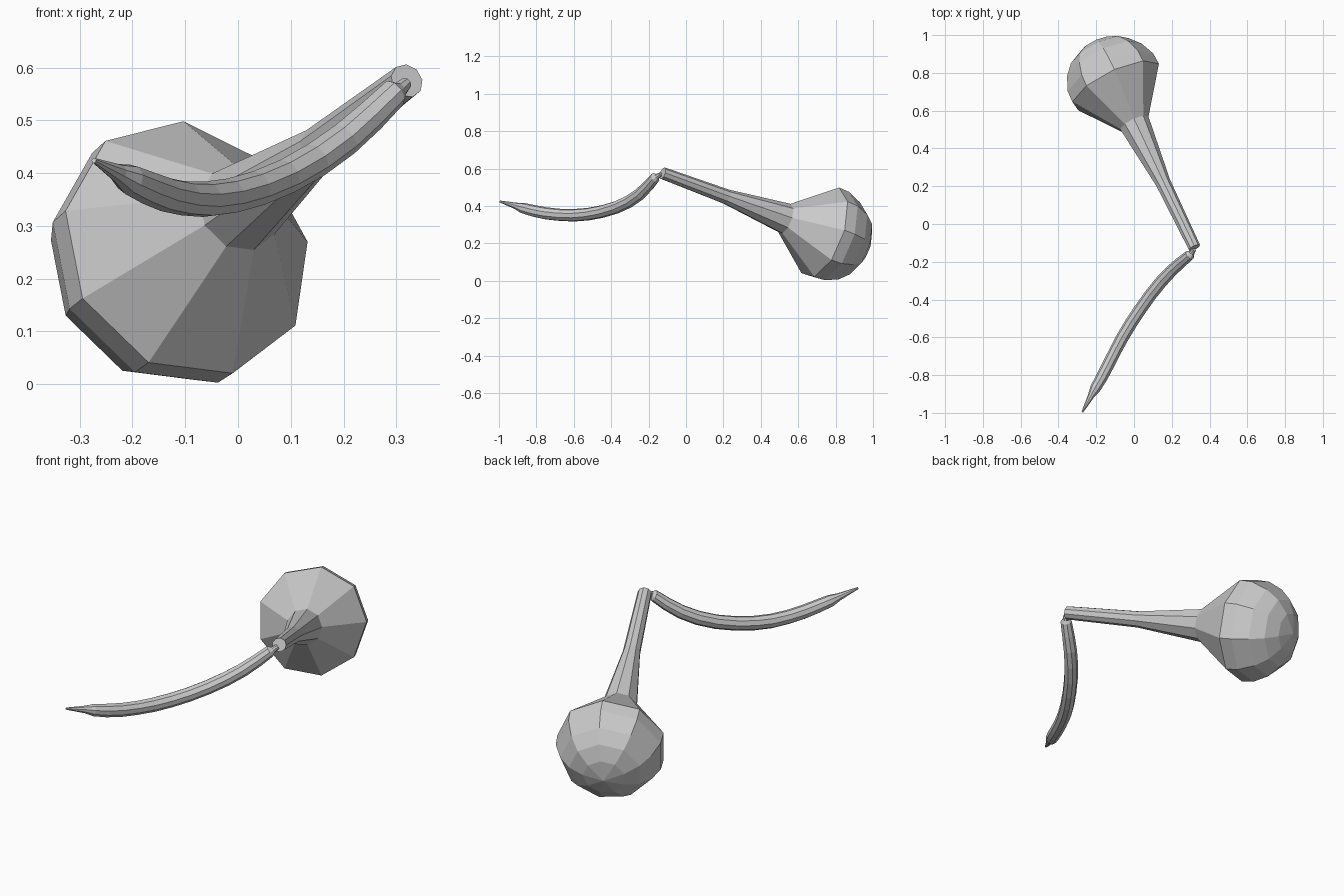
import bpy, bmesh
from math import cos, sin, tau, radians
from mathutils import Vector

if "Cube" in bpy.data.objects:
    bpy.data.objects.remove(bpy.data.objects["Cube"])


def sweep(name, stations, sides, phase=0.0):
    """Flat-faced tube through (centre, radius) stations; radius 0 makes a pole."""
    bm = bmesh.new()
    pts = [Vector(p) for p, r in stations]
    rings = []
    for i, (p, r) in enumerate(stations):
        c = pts[i]
        if r == 0:
            rings.append([bm.verts.new(c)])
            continue
        before = (c - pts[i - 1]).normalized() if i else Vector()
        after = (pts[i + 1] - c).normalized() if i < len(pts) - 1 else Vector()
        d = (before + after).normalized()
        u = (Vector((0, 0, 1)) - d * d.z).normalized()
        v = d.cross(u)
        rings.append([bm.verts.new(c + r * (u * cos(a) + v * sin(a)))
                      for a in (phase + tau * k / sides for k in range(sides))])
    for a, b in zip(rings, rings[1:]):
        for k in range(sides):
            j = (k + 1) % sides
            if len(b) == 1:
                bm.faces.new((a[k], a[j], b[0]))
            elif len(a) == 1:
                bm.faces.new((a[0], b[j], b[k]))
            else:
                bm.faces.new((a[k], a[j], b[j], b[k]))
    for ring in (rings[0], rings[-1]):
        if len(ring) > 1:
            bm.faces.new(ring)
    bmesh.ops.recalc_face_normals(bm, faces=bm.faces)
    me = bpy.data.meshes.new(name)
    bm.to_mesh(me)
    bm.free()
    ob = bpy.data.objects.new(name, me)
    bpy.context.collection.objects.link(ob)
    return ob


# Bowl with its long neck: lathed along a tilted straight axis
mouth = Vector((0.32, -0.125, 0.575))
axis = Vector((-0.414, 0.853, -0.316)).normalized()
profile = [(0, 0.033), (0.40, 0.041), (0.768, 0.084), (1.005, 0.256), (1.07, 0.253),
           (1.15, 0.22), (1.21, 0.17), (1.25, 0.10), (1.275, 0)]
sweep("bowl_and_neck", [(mouth + axis * t, r) for t, r in profile], 9, radians(7))

# Curved stem: pinched joint at the neck, drooping tube, pointed mouthpiece
stem = [((0.318, -0.135, 0.57), 0.012), ((0.305, -0.155, 0.557), 0.016),
        ((0.295, -0.165, 0.551), 0.028), ((0.25, -0.202, 0.507), 0.031),
        ((0.20, -0.247, 0.463), 0.033), ((0.145, -0.305, 0.424), 0.034),
        ((0.09, -0.373, 0.393), 0.034), ((0.035, -0.45, 0.370), 0.034),
        ((-0.015, -0.525, 0.356), 0.034), ((-0.06, -0.60, 0.350), 0.034),
        ((-0.10, -0.675, 0.352), 0.033), ((-0.138, -0.75, 0.360), 0.033),
        ((-0.172, -0.815, 0.373), 0.032), ((-0.205, -0.872, 0.388), 0.029),
        ((-0.227, -0.91, 0.400), 0.018), ((-0.273, -0.995, 0.424), 0.005)]
sweep("curved_stem", stem, 9, radians(7))
